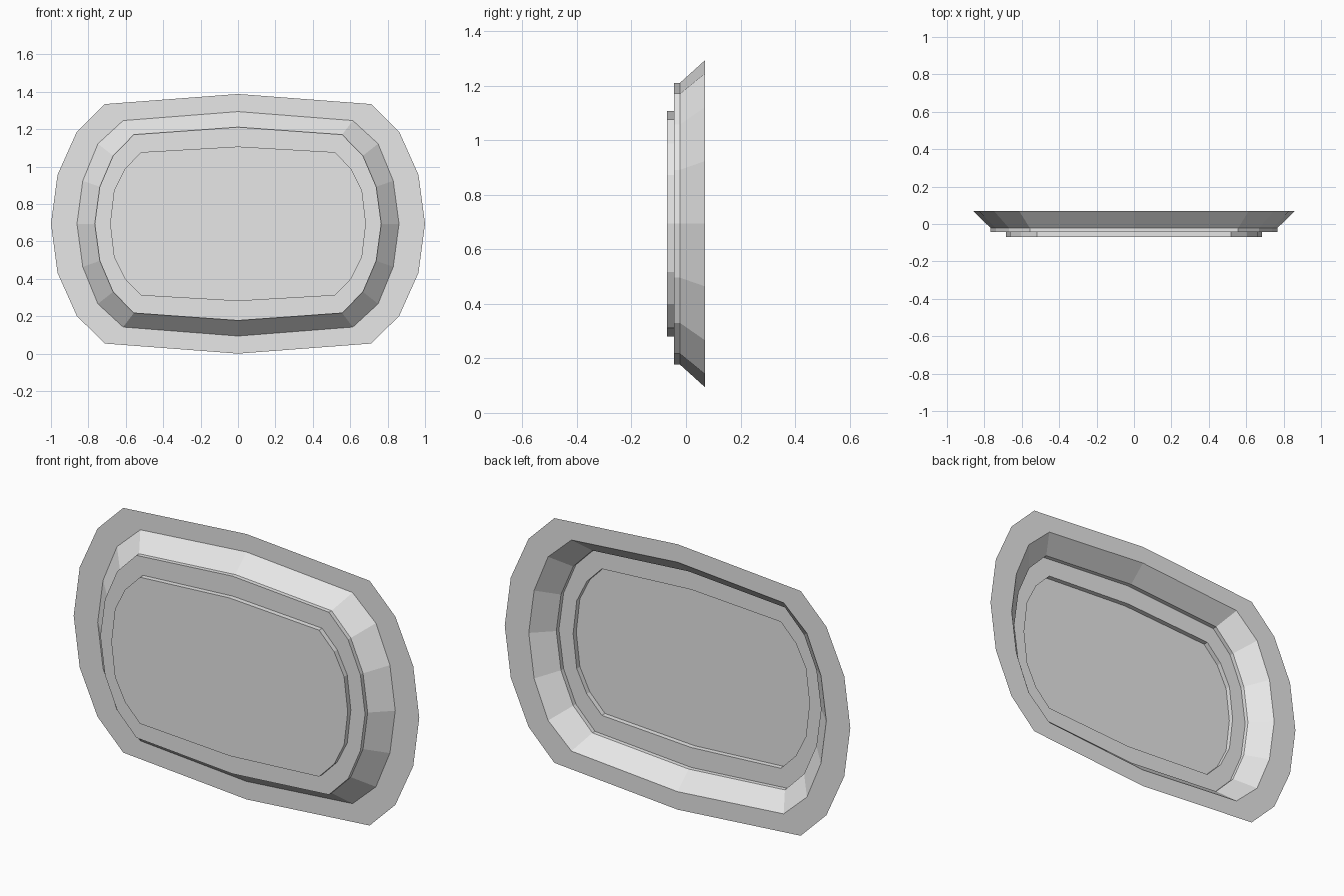
import bpy, bmesh

default = bpy.data.objects.get("Cube")
if default:
    bpy.data.objects.remove(default, do_unlink=True)

MID_Z = 0.694

# Quarter outlines (x, z from the centre), side to top
RIM = [(1.0, 0), (0.965, 0.262), (0.862, 0.492), (0.713, 0.64), (0, 0.694)]
SHOULDER = [(0.861, 0), (0.83, 0.23), (0.749, 0.428), (0.614, 0.552), (0, 0.6)]
LEDGE = [(0.766, 0), (0.739, 0.198), (0.668, 0.364), (0.557, 0.477), (0, 0.517)]
PANEL = [(0.684, 0), (0.663, 0.178), (0.605, 0.294), (0.518, 0.383), (0, 0.413)]

# Steps from the flat rim to the raised panel: outline and depth
STEPS = [(RIM, 0.07), (SHOULDER, 0.07), (LEDGE, -0.022),
         (LEDGE, -0.044), (PANEL, -0.044), (PANEL, -0.07)]


def full_outline(quarter):
    """Mirror a quarter outline into a closed loop."""
    half = quarter + [(-x, z) for x, z in quarter[-2::-1]]
    return half + [(x, -z) for x, z in half[-2:0:-1]]


def make_material(name, rgb):
    mat = bpy.data.materials.new(name)
    mat.use_nodes = True
    colour = (*rgb, 1)
    mat.diffuse_color = colour
    mat.node_tree.nodes["Principled BSDF"].inputs["Base Color"].default_value = colour
    return mat


# Pressed sheet: bridge each outline to the next, then close the panel
bm = bmesh.new()
rings = [[bm.verts.new((x, depth, MID_Z + z)) for x, z in full_outline(quarter)]
         for quarter, depth in STEPS]
for outer, inner in zip(rings, rings[1:]):
    for i in range(len(outer)):
        j = (i + 1) % len(outer)
        bm.faces.new((outer[j], outer[i], inner[i], inner[j]))
bm.faces.new(rings[-1][::-1])
bm.normal_update()
if bm.faces[-1:][0].normal.y > 0:
    bmesh.ops.reverse_faces(bm, faces=bm.faces[:])

mesh = bpy.data.meshes.new("stepped_tray")
bm.to_mesh(mesh)
bm.free()
mesh.materials.append(make_material("light grey", (0.8, 0.8, 0.8)))
tray = bpy.data.objects.new("stepped_tray", mesh)
bpy.context.collection.objects.link(tray)
